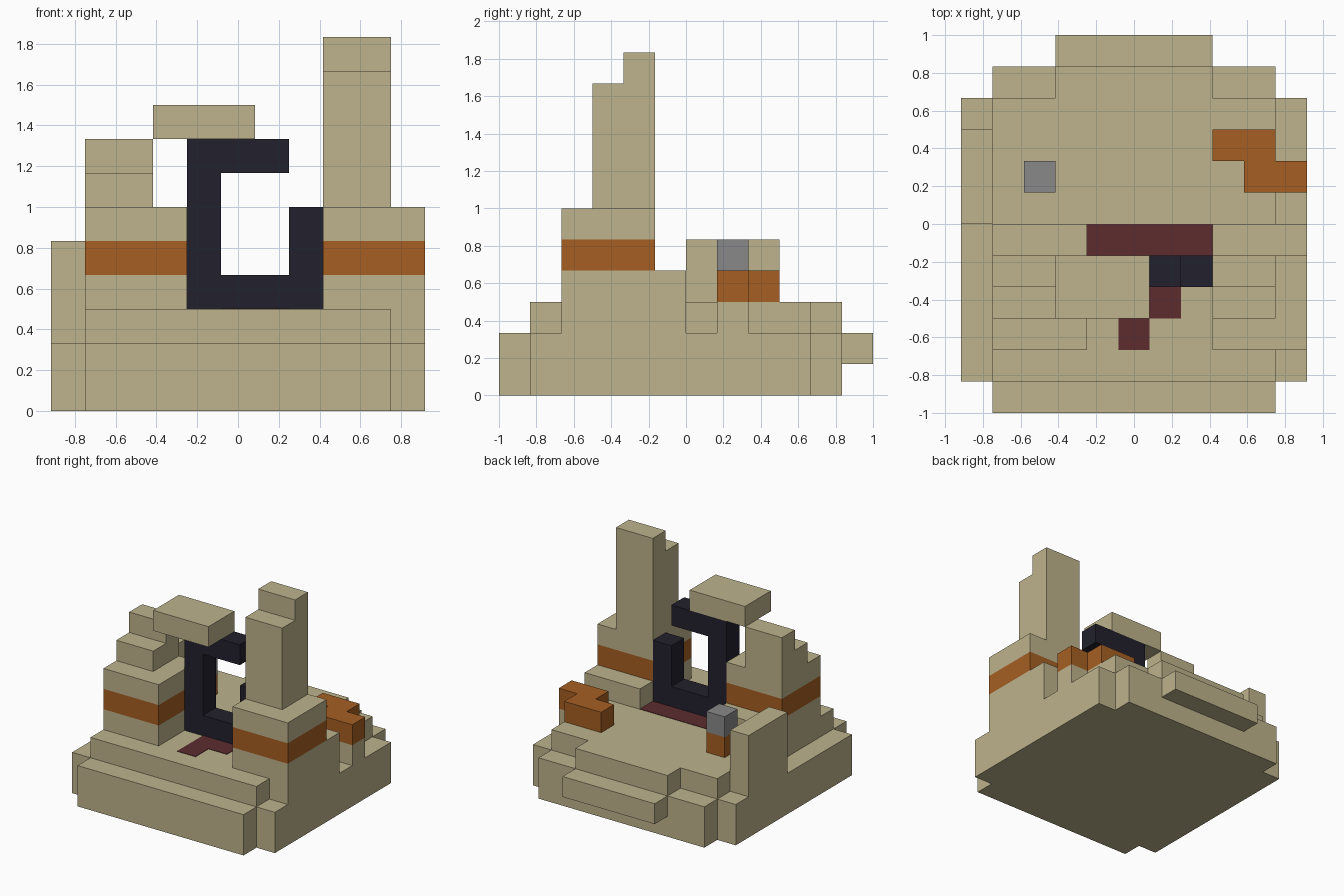
import bpy
import bmesh
from mathutils import Vector

cube = bpy.data.objects.get("Cube")
if cube:
    bpy.data.objects.remove(cube, do_unlink=True)

UNIT = 1 / 6                      # size of one block
ORIGIN = Vector((-5.5, -6, 0))    # grid corner, in blocks


def material(name, rgb):
    """Flat material from 8-bit display values, stored as linear."""
    linear = [((c / 255 + 0.055) / 1.055) ** 2.4 for c in rgb]
    mat = bpy.data.materials.new(name)
    mat.use_nodes = True
    mat.diffuse_color = (*linear, 1)
    bsdf = mat.node_tree.nodes["Principled BSDF"]
    bsdf.inputs["Base Color"].default_value = (*linear, 1)
    bsdf.inputs["Roughness"].default_value = 0.9
    return mat


sandstone = material("sandstone", (190, 179, 140))
copper = material("copper_orange", (166, 95, 35))
obsidian = material("dark_obsidian", (34, 33, 45))
stone = material("grey_stone", (137, 137, 137))
crimson = material("dark_red", (93, 44, 47))


def blocks(name, mat, *boxes):
    """One object from boxes given as x, y and z ranges in block units."""
    bm = bmesh.new()
    for ranges in boxes:
        verts = bmesh.ops.create_cube(bm, size=1)["verts"]
        for v in verts:
            cell = Vector(r[0] if c < 0 else r[1] for c, r in zip(v.co, ranges))
            v.co = (cell + ORIGIN) * UNIT
    mesh = bpy.data.meshes.new(name)
    bm.to_mesh(mesh)
    bm.free()
    mesh.materials.append(mat)
    obj = bpy.data.objects.new(name, mesh)
    bpy.context.collection.objects.link(obj)
    return obj


# Ground: stepped base, raised floor and back ledge
blocks("base", sandstone,
       ((0, 11), (1, 10), (0, 2)),
       ((1, 10), (0, 1), (0, 2)),
       ((1, 10), (10, 11), (0, 2)))
blocks("floor", sandstone,
       ((1, 10), (1, 10), (2, 3)),
       ((3, 8), (10, 11), (2, 3)))
blocks("back_ledge", sandstone, ((3, 8), (11, 12), (1, 2)))

# Ruined side walls
blocks("right_wall", sandstone, ((0, 1), (6, 9), (2, 5)))
blocks("left_wall", sandstone,
       ((10, 11), (2, 6), (2, 3)),
       ((10, 11), (7, 8), (2, 3)))

# Banded tower bases on both sides of the gate, each with a step behind
for side, x in (("right", (1, 4)), ("left", (8, 11))):
    blocks(side + "_tower_foot", sandstone, (x, (2, 5), (3, 4)))
    blocks(side + "_tower_step", sandstone, (x, (5, 6), (3, 4)))
    blocks(side + "_tower_band", copper, (x, (2, 5), (4, 5)))
    blocks(side + "_tower_cap", sandstone, (x, (2, 5), (5, 6)))

# Tower tops: stairs on the right, tall pillar on the left
blocks("right_stairs", sandstone,
       ((1, 3), (3, 5), (6, 7)),
       ((1, 3), (4, 5), (7, 8)))
blocks("left_pillar", sandstone,
       ((8, 10), (3, 5), (6, 10)),
       ((8, 10), (4, 5), (10, 11)))

# Broken gate frame with a fallen lintel on top
blocks("gate_frame", obsidian,
       ((4, 8), (4, 5), (3, 4)),
       ((4, 5), (4, 5), (4, 7)),
       ((7, 8), (4, 5), (4, 6)),
       ((4, 7), (4, 5), (7, 8)))
blocks("lintel", sandstone, ((3, 6), (3, 5), (8, 9)))

# Red floor patches, as thin plates
plate = (3, 3.02)
blocks("red_floor", crimson,
       ((4, 8), (5, 6), plate),
       ((5, 7), (3, 4), plate),
       ((5, 6), (2, 3), plate))

# Loose blocks in the courtyard
blocks("orange_rubble", copper,
       ((8, 10), (8, 9), (3, 4)),
       ((9, 11), (7, 8), (3, 4)))
blocks("post_foot", copper, ((2, 3), (7, 8), (3, 4)))
blocks("post_head", stone, ((2, 3), (7, 8), (4, 5)))
